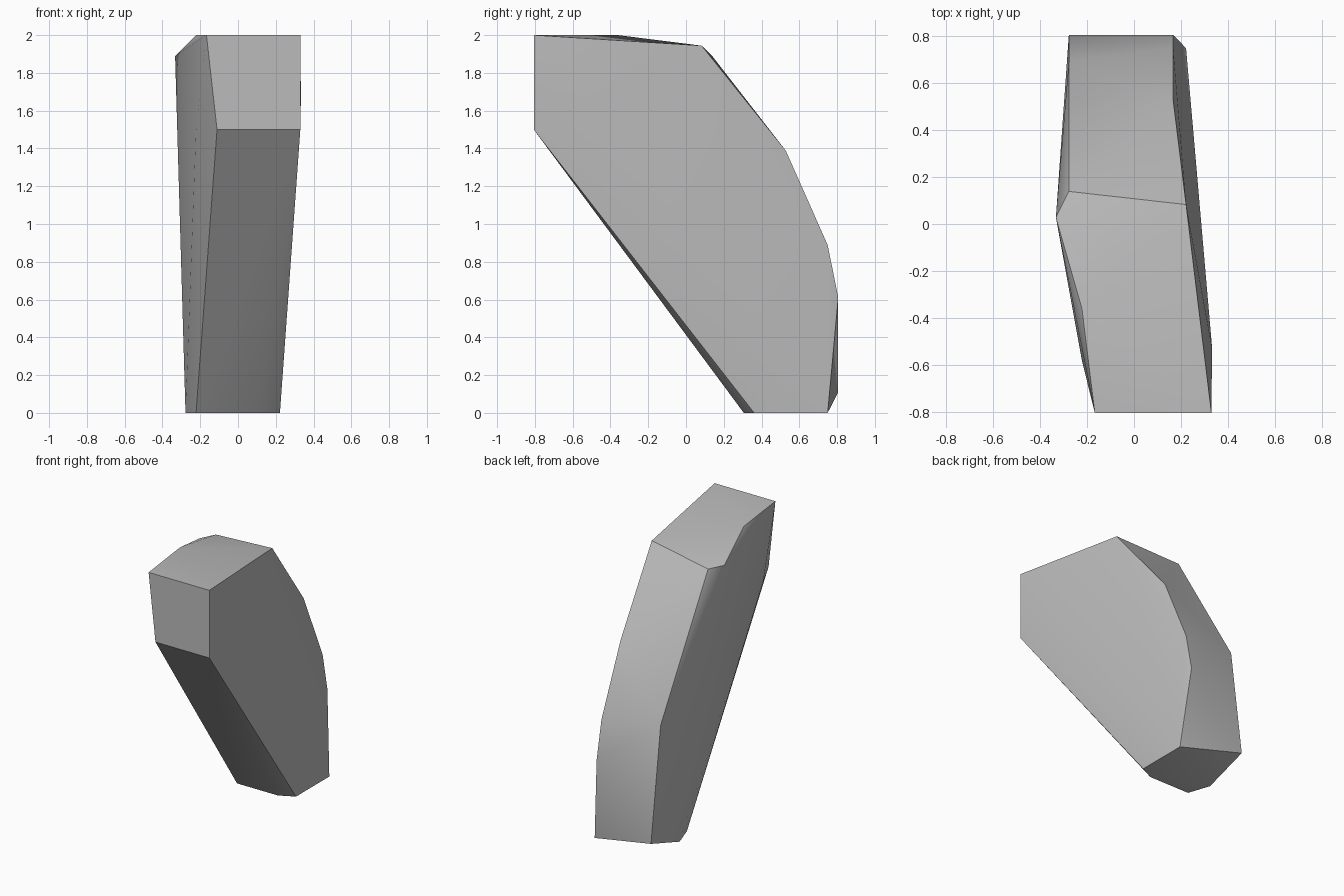
import bpy, bmesh, math

cube = bpy.data.objects.get("Cube")
if cube:
    bpy.data.objects.remove(cube, do_unlink=True)

# Plain grey stone
grey = bpy.data.materials.new("stone_grey")
grey.use_nodes = True
colour = (0.5, 0.5, 0.5, 1)
grey.diffuse_color = colour
grey.node_tree.nodes["Principled BSDF"].inputs["Base Color"].default_value = colour

# Corner points of the faceted block, grouped by region
front = [(.33, -.806, 2), (-.167, -.806, 2), (.33, -.806, 1.5), (-.111, -.806, 1.5)]
top = [(-.222, -.361, 2), (.222, .083, 1.944), (-.333, .028, 1.889), (-.278, .139, 1.889)]
back = [(.167, .528, 1.389), (.167, .75, .889), (.167, .806, .611),
        (-.278, .694, .944), (-.278, .806, .111)]
sides = [(.333, -.528, 1.67), (-.222, -.583, 1.5)]
base = [(.222, .75, 0), (.222, .361, 0), (.111, .306, 0), (-.222, .306, 0), (-.278, .472, 0)]

# Wrap the corners in a convex shell and merge the flat facets
bm = bmesh.new()
for point in front + top + back + sides + base:
    bm.verts.new(point)
bmesh.ops.convex_hull(bm, input=bm.verts[:])
bmesh.ops.dissolve_limit(bm, angle_limit=math.radians(0.5), verts=bm.verts[:], edges=bm.edges[:])
bmesh.ops.recalc_face_normals(bm, faces=bm.faces[:])
mesh = bpy.data.meshes.new("leaning_block")
bm.to_mesh(mesh)
bm.free()

block = bpy.data.objects.new("leaning_block", mesh)
mesh.materials.append(grey)
bpy.context.collection.objects.link(block)

# Smooth shading with crisp main edges
bpy.ops.object.select_all(action='DESELECT')
block.select_set(True)
bpy.context.view_layer.objects.active = block
bpy.ops.object.shade_smooth_by_angle(angle=math.radians(30))
